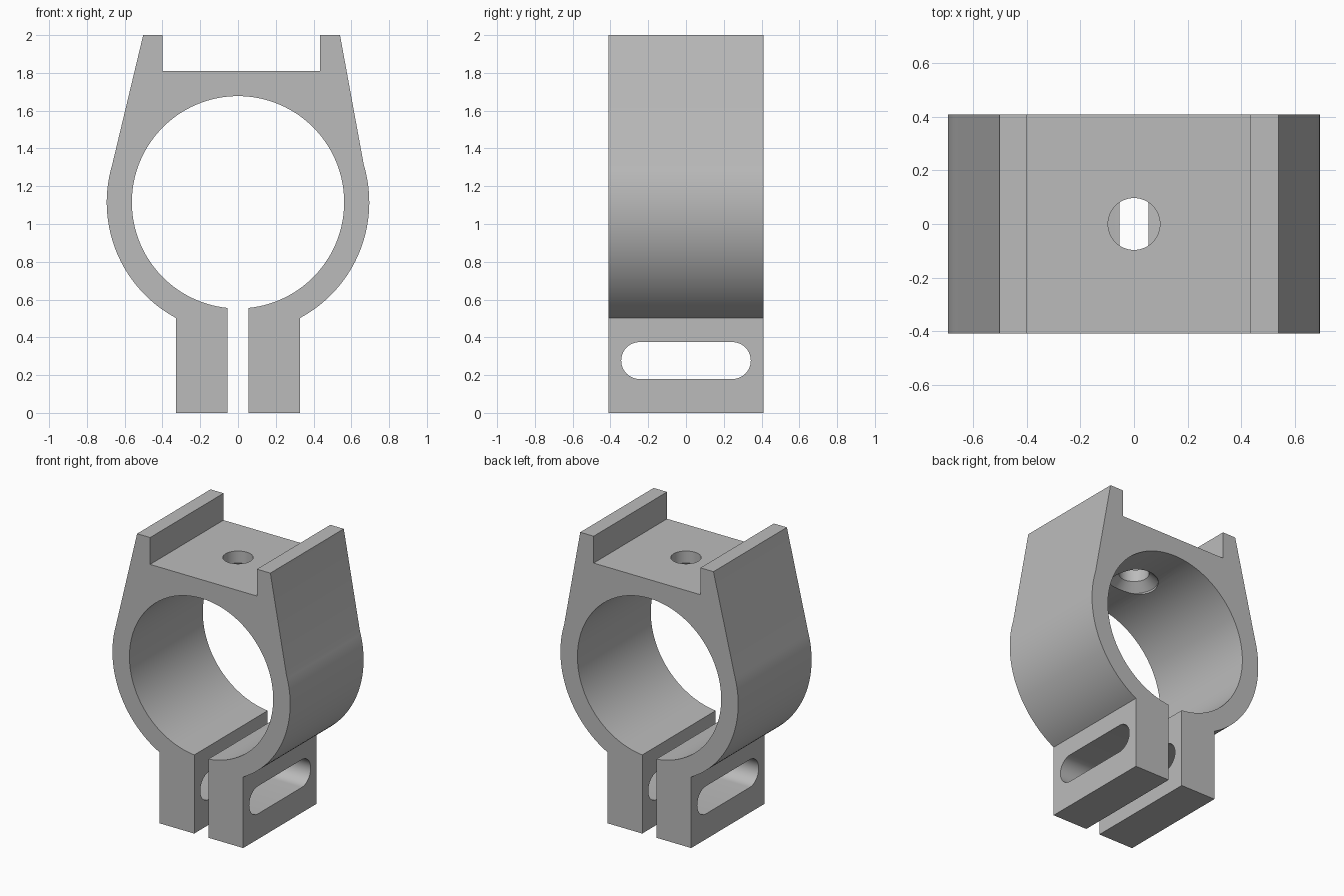
import bpy, bmesh
from math import sin, cos, pi, acos, asin

cube = bpy.data.objects.get("Cube")
if cube:
    bpy.data.objects.remove(cube, do_unlink=True)

DEPTH = 0.41              # half width along y
CZ, R_OUT, R_IN = 1.115, 0.695, 0.562
GAP, LEG = 0.055, 0.328   # half widths of the split and of the legs

grey = bpy.data.materials.new("plain grey")
grey.use_nodes = True
colour = (0.5, 0.5, 0.5, 1)
grey.diffuse_color = colour
grey.node_tree.nodes["Principled BSDF"].inputs["Base Color"].default_value = colour


def arc(radius, start, end, steps, cx=0, cy=CZ):
    angles = [start + (end - start) * i / steps for i in range(steps + 1)]
    return [(cx + radius * cos(a), cy + radius * sin(a)) for a in angles]


def extrude(name, points, place, offset):
    """Closed profile swept along a straight offset."""
    bm = bmesh.new()
    face = bm.faces.new([bm.verts.new(place(*p)) for p in points])
    swept = bmesh.ops.extrude_face_region(bm, geom=[face], use_keep_orig=True)
    bmesh.ops.translate(bm, vec=offset,
                        verts=[v for v in swept["geom"] if isinstance(v, bmesh.types.BMVert)])
    return finish(name, bm)


def finish(name, bm):
    bmesh.ops.recalc_face_normals(bm, faces=bm.faces)
    mesh = bpy.data.meshes.new(name)
    bm.to_mesh(mesh)
    bm.free()
    mesh.materials.append(grey)
    obj = bpy.data.objects.new(name, mesh)
    bpy.context.collection.objects.link(obj)
    return obj


# Clamp body: split ring, two legs, tapered shoulders and top channel
leg_angle = acos(LEG / R_OUT)
split_angle = asin(GAP / R_IN)
right_shoulder, left_shoulder = asin(0.2 / R_OUT), asin(0.195 / R_OUT)
outline = [(GAP, 0), (LEG, 0)]
outline += arc(R_OUT, -leg_angle, right_shoulder, 36)
outline += [(0.54, 2), (0.435, 2), (0.435, 1.81), (-0.40, 1.81), (-0.40, 2), (-0.502, 2)]
outline += arc(R_OUT, pi - left_shoulder, pi + leg_angle, 36)
outline += [(-LEG, 0), (-GAP, 0)]
outline += arc(R_IN, 1.5 * pi - split_angle, -0.5 * pi + split_angle, 120)
body = extrude("clamp_body", outline, lambda x, z: (x, -DEPTH, z), (0, 2 * DEPTH, 0))

# Long bolt slot through both legs
SLOT_Z, SLOT_R, SLOT_Y = 0.277, 0.098, 0.245
slot_profile = (arc(SLOT_R, -pi / 2, pi / 2, 20, SLOT_Y, SLOT_Z)
                + arc(SLOT_R, pi / 2, 1.5 * pi, 20, -SLOT_Y, SLOT_Z))
slot = extrude("slot_cutter", slot_profile, lambda y, z: (-0.6, y, z), (1.2, 0, 0))

# Countersunk screw hole through the top, widening into the bore
bm = bmesh.new()
rings = []
for radius, z in ((0.155, 1.55), (0.155, 1.67), (0.097, 1.725), (0.097, 1.95)):
    rings.append([bm.verts.new((x, y, z)) for x, y in arc(radius, 0, 2 * pi, 48, 0, 0)[:-1]])
for low, high in zip(rings, rings[1:]):
    for i in range(len(low)):
        j = (i + 1) % len(low)
        bm.faces.new((low[i], low[j], high[j], high[i]))
bm.faces.new(rings[0])
bm.faces.new(rings[-1])
hole = finish("screw_hole_cutter", bm)

for cutter in (slot, hole):
    cutter.hide_render = True
    cutter.hide_set(True)
    cut = body.modifiers.new(cutter.name, 'BOOLEAN')
    cut.operation = 'DIFFERENCE'
    cut.solver = 'EXACT'
    cut.object = cutter

# Apply the cuts, then smooth the curved walls only
bpy.ops.object.select_all(action='DESELECT')
body.select_set(True)
bpy.context.view_layer.objects.active = body
for cutter in (slot, hole):
    bpy.ops.object.modifier_apply(modifier=cutter.name)
    bpy.data.objects.remove(cutter, do_unlink=True)
bpy.ops.object.shade_smooth_by_angle(angle=pi / 9)
